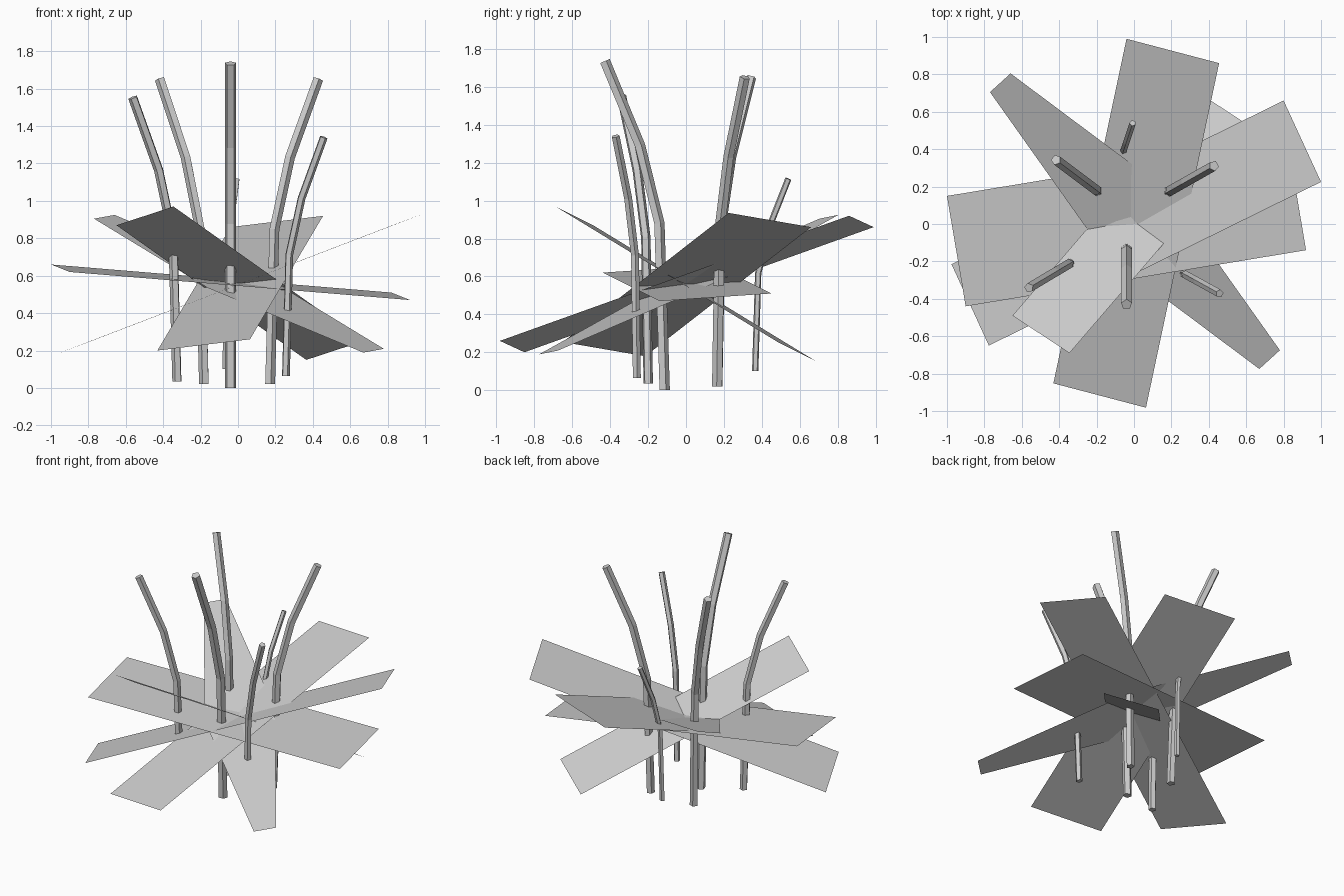
import bpy, math
from mathutils import Vector

if "Cube" in bpy.data.objects:
    bpy.data.objects.remove(bpy.data.objects["Cube"])


def make_object(name, verts, faces):
    mesh = bpy.data.meshes.new(name)
    mesh.from_pydata(verts, [], faces)
    mesh.update()
    obj = bpy.data.objects.new(name, mesh)
    bpy.context.collection.objects.link(obj)
    return obj


# Flat leaf sheets: one half of the outline, completed by symmetry about the centre
def leaf(name, centre, half):
    c = Vector(centre)
    pts = [Vector(p) for p in half]
    pts += [2 * c - p for p in pts]
    n = (pts[1] - pts[0]).cross(pts[2] - pts[1])
    if n.z < 0:
        pts.reverse()
    make_object(name, pts, [tuple(range(len(pts)))])


leaf("leaf_side", (-0.04, 0.005, 0.565), [(-1.0, 0.15, 0.66), (-0.9, -0.44, 0.62)])
leaf("leaf_right_high", (0.012, 0.005, 0.557), [(0.80, 0.66, 0.86), (1.0, 0.225, 0.935)])
leaf("leaf_back_high", (0.012, 0.004, 0.56), [(-0.04, 0.99, 0.86), (0.455, 0.86, 0.92)])
leaf("leaf_front_high", (0.01, 0.0, 0.56), [(-0.65, -0.49, 0.87), (-0.345, -0.69, 0.97)])
leaf("leaf_tapered", (0.005, 0.015, 0.557),
     [(-0.77, 0.705, 0.905), (-0.66, 0.805, 0.925), (0.17, 0.185, 0.58)])

# Bent five-sided stems: outward offset and height along the stem
PROFILE = [(0.0, 0.0), (0.028, 0.88), (0.13, 1.29), (0.315, 1.735)]
RADIUS, SIDES = 0.03, 5


def stem(name, base, angle, scale):
    out = Vector((math.cos(angle), math.sin(angle), 0))
    side = Vector((-out.y, out.x, 0))
    pts = [Vector(base) + (out * r + Vector((0, 0, z))) * scale for r, z in PROFILE]
    verts, faces = [], []
    for i, p in enumerate(pts):
        d = Vector((0, 0, 0))
        if 0 < i:
            d += (p - pts[i - 1]).normalized()
        if i < len(pts) - 1:
            d += (pts[i + 1] - p).normalized()
        if i == 0:
            d = Vector((0, 0, 1))
        u = side.cross(d.normalized())
        for k in range(SIDES):
            a = math.pi + 2 * math.pi * k / SIDES
            verts.append(p + (u * math.cos(a) + side * math.sin(a)) * RADIUS * scale)
    for i in range(len(pts) - 1):
        for k in range(SIDES):
            a, b = i * SIDES + k, i * SIDES + (k + 1) % SIDES
            faces.append((a, b, b + SIDES, a + SIDES))
    faces.append(tuple(reversed(range(SIDES))))
    faces.append(tuple(range(len(verts) - SIDES, len(verts))))
    make_object(name, verts, faces)


for name, base, top, scale in [
    ("stem_front", (-0.04, -0.115, 0.0), (-0.04, -0.43), 1.0),
    ("stem_front_right", (0.255, -0.26, 0.065), (0.455, -0.37), 0.735),
    ("stem_back_right", (0.17, 0.165, 0.02), (0.435, 0.315), 0.94),
    ("stem_back_left", (-0.18, 0.165, 0.02), (-0.42, 0.345), 0.94),
    ("stem_front_left", (-0.325, -0.20, 0.035), (-0.56, -0.34), 0.875),
    ("stem_back", (-0.065, 0.365, 0.10), (-0.005, 0.545), 0.585),
]:
    stem(name, base, math.atan2(top[1] - base[1], top[0] - base[0]), scale)
